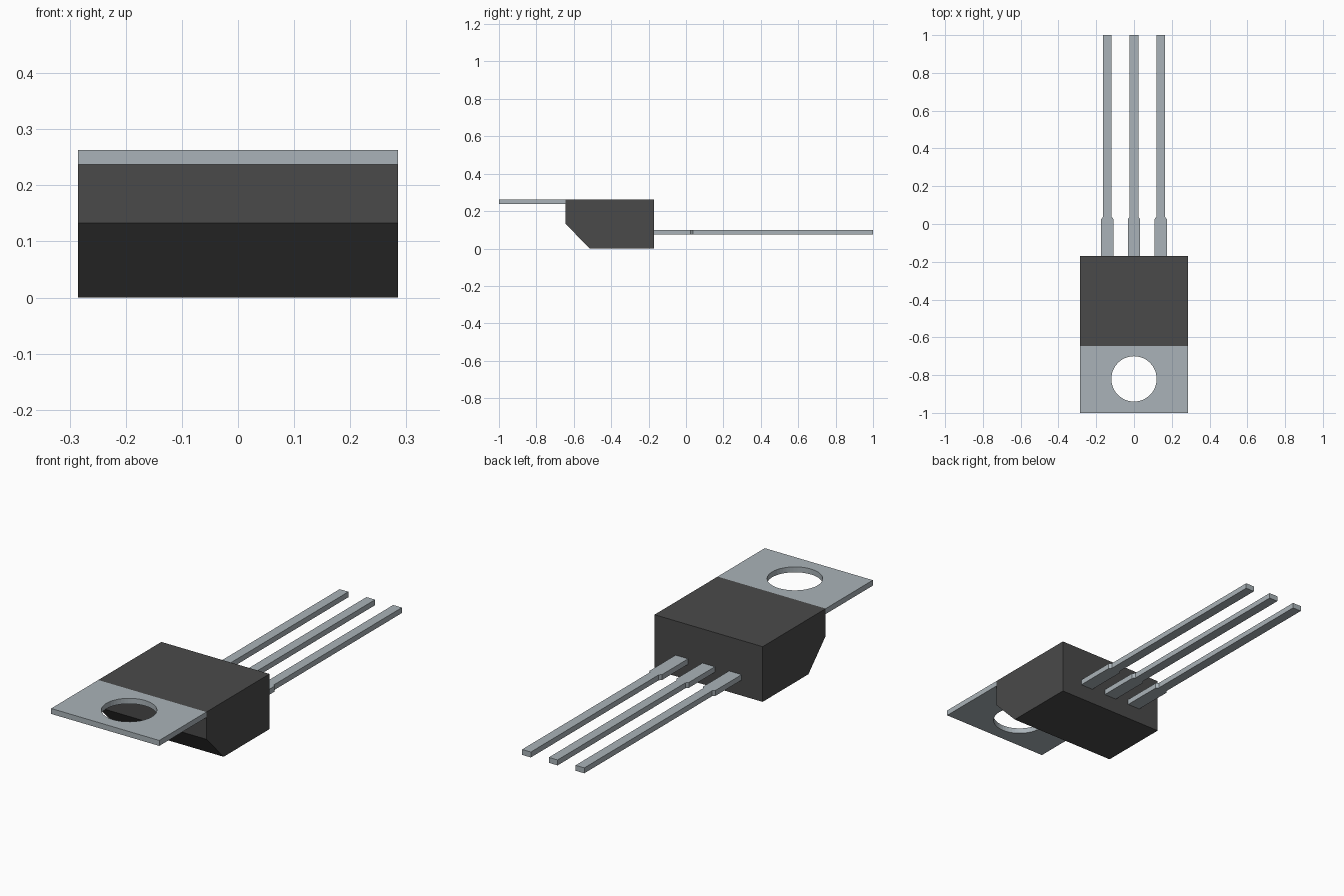
import bpy, bmesh, math
from mathutils import Vector

if "Cube" in bpy.data.objects:
    bpy.data.objects.remove(bpy.data.objects["Cube"])


def material(name, rgb):
    m = bpy.data.materials.new(name)
    m.diffuse_color = (*rgb, 1.0)
    m.use_nodes = True
    m.node_tree.nodes["Principled BSDF"].inputs["Base Color"].default_value = m.diffuse_color
    return m


METAL = material("grey metal", (0.40, 0.45, 0.48))
PLASTIC = material("dark plastic", (0.068, 0.068, 0.068))


def prism(name, outline, direction, mat):
    """Closed solid made by extruding a flat outline along a direction."""
    bm = bmesh.new()
    face = bm.faces.new([bm.verts.new(p) for p in outline])
    ext = bmesh.ops.extrude_face_region(bm, geom=[face])
    verts = [g for g in ext["geom"] if isinstance(g, bmesh.types.BMVert)]
    bmesh.ops.translate(bm, verts=verts, vec=Vector(direction))
    bmesh.ops.recalc_face_normals(bm, faces=bm.faces)
    mesh = bpy.data.meshes.new(name)
    bm.to_mesh(mesh)
    bm.free()
    mesh.materials.append(mat)
    obj = bpy.data.objects.new(name, mesh)
    bpy.context.collection.objects.link(obj)
    return obj


HALF_W = 0.285
BODY_FRONT, BODY_BACK = -0.645, -0.17
TOP = 0.263

# Plastic body: side profile with a sloped lower front edge
profile = [(BODY_BACK, 0), (BODY_BACK, TOP), (BODY_FRONT, TOP),
           (BODY_FRONT, 0.133), (-0.515, 0)]
prism("body", [(-HALF_W, y, z) for y, z in profile], (2 * HALF_W, 0, 0), PLASTIC)

# Metal mounting tab with a round hole
tab_z, tab_t = 0.237, TOP - 0.237
tab = prism("mounting_tab",
            [(-HALF_W, -1, tab_z), (HALF_W, -1, tab_z),
             (HALF_W, BODY_FRONT, tab_z), (-HALF_W, BODY_FRONT, tab_z)],
            (0, 0, tab_t), METAL)
SIDES = 48
circle = [(0.12 * math.cos(2 * math.pi * i / SIDES),
           -0.82 + 0.12 * math.sin(2 * math.pi * i / SIDES), 0.18)
          for i in range(SIDES)]
cutter = prism("hole_cutter", circle, (0, 0, 0.14), METAL)
cutter.hide_render = True
cutter.hide_viewport = True
cut = tab.modifiers.new("hole", "BOOLEAN")
cut.operation = "DIFFERENCE"
cut.solver = "EXACT"
cut.object = cutter

# Three leads: wide root, short taper, narrow tip
half = [(0.033, BODY_BACK), (0.033, 0.025), (0.023, 0.038), (0.023, 1.0)]
lead = half + [(-x, y) for x, y in reversed(half)]
for name, cx in (("left_lead", -0.141), ("middle_lead", 0.0), ("right_lead", 0.141)):
    prism(name, [(cx + x, y, 0.074) for x, y in lead], (0, 0, 0.026), METAL)
